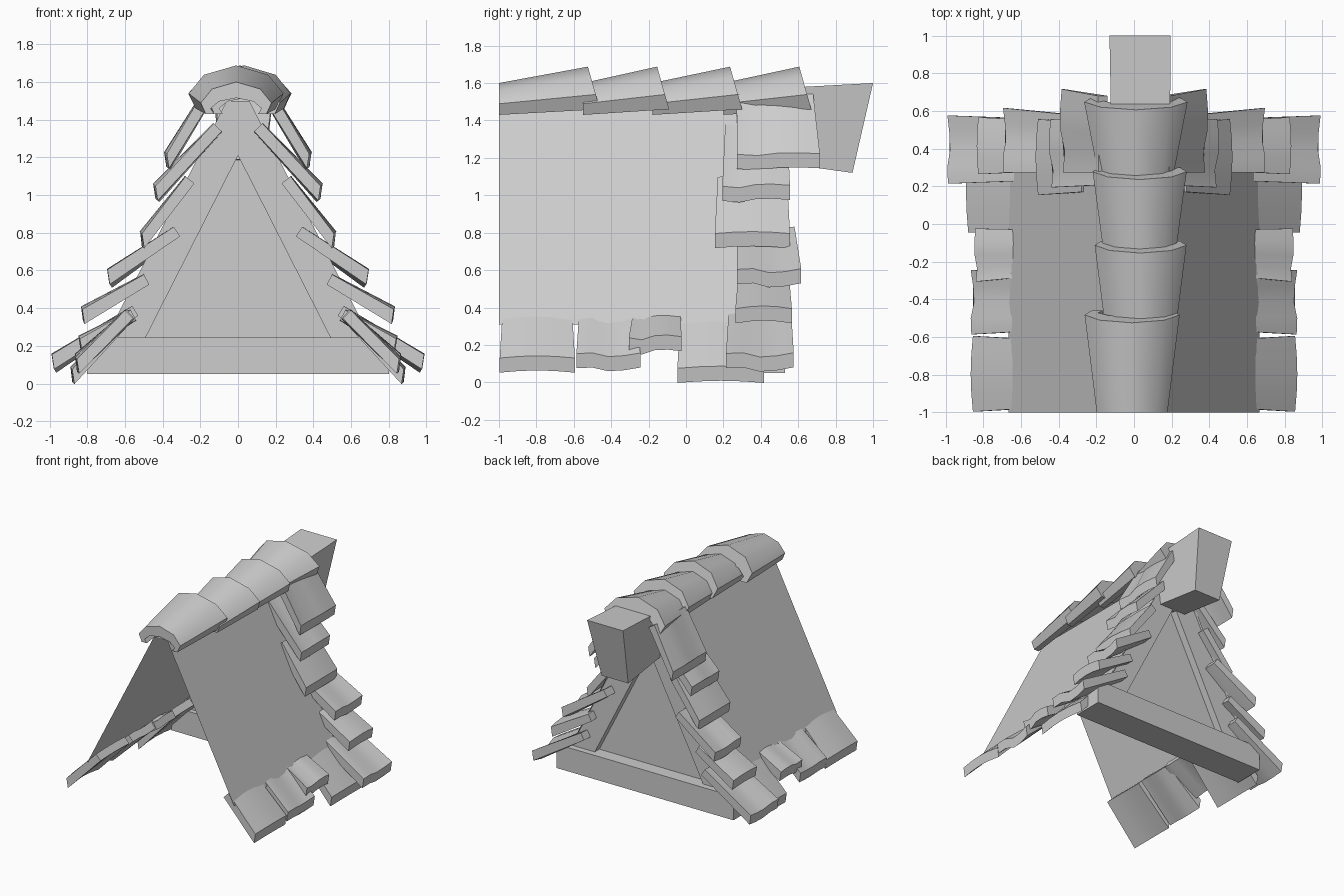
import bpy, bmesh, math
from mathutils import Vector

cube = bpy.data.objects.get("Cube")
if cube:
    bpy.data.objects.remove(cube)

grey = bpy.data.materials.new("plain_grey")
grey.use_nodes = True
grey.diffuse_color = (0.61, 0.61, 0.61, 1)
grey.node_tree.nodes["Principled BSDF"].inputs["Base Color"].default_value = (0.61, 0.61, 0.61, 1)


def finish(name, bm, smooth=None):
    bmesh.ops.recalc_face_normals(bm, faces=bm.faces)
    mesh = bpy.data.meshes.new(name)
    bm.to_mesh(mesh)
    bm.free()
    mesh.materials.append(grey)
    obj = bpy.data.objects.new(name, mesh)
    bpy.context.scene.collection.objects.link(obj)
    if smooth:
        bpy.ops.object.select_all(action='DESELECT')
        obj.select_set(True)
        bpy.context.view_layer.objects.active = obj
        bpy.ops.object.shade_smooth_by_angle(angle=math.radians(smooth))


def loft(name, rings, smooth=None):
    """Skin matching closed rings and cap both ends."""
    bm = bmesh.new()
    loops = [[bm.verts.new(p) for p in ring] for ring in rings]
    n = len(loops[0])
    for a, b in zip(loops, loops[1:]):
        for i in range(n):
            j = (i + 1) % n
            bm.faces.new((a[i], a[j], b[j], b[i]))
    bm.faces.new(loops[0])
    bm.faces.new(loops[-1])
    finish(name, bm, smooth)


def prism(name, outline, y0, y1):
    """Extrude an x-z outline along y."""
    loft(name, [[(x, y, z) for x, z in outline] for y in (y0, y1)])


# Roof sheet, open at the front
bm = bmesh.new()
section = [(-0.665, 0.31), (-0.06, 1.5), (0.06, 1.5), (0.665, 0.31)]
front = [bm.verts.new((x, -1, z)) for x, z in section]
back = [bm.verts.new((x, 0.5, z)) for x, z in section]
for i in range(3):
    bm.faces.new((front[i], front[i + 1], back[i + 1], back[i]))
finish("roof_sheet", bm)

# Gable wall with its timber frame
prism("gable_panel", [(-0.7, 0.2), (0.7, 0.2), (0.05, 1.49), (-0.05, 1.49)], 0.4, 0.42)
prism("bottom_beam", [(-0.8, 0.05), (0.8, 0.05), (0.8, 0.18), (0.74, 0.245),
                      (-0.74, 0.245), (-0.8, 0.18)], 0.28, 0.53)
for side, s in (("left", 1), ("right", -1)):
    prism(side + "_gable_beam",
          [(s * 0.49, 0.245), (s * 0.7, 0.245), (s * 0.06, 1.5), (0, 1.5), (0, 1.21)],
          0.32, 0.48)

# Tapered block sticking out at the back of the ridge
loft("ridge_end_block", [
    [(-0.1, 0.38, 1.19), (0.14, 0.38, 1.19), (0.14, 0.89, 1.12), (-0.1, 0.89, 1.12)],
    [(-0.12, 0.45, 1.57), (0.19, 0.45, 1.57), (0.195, 1, 1.6), (-0.13, 1, 1.6)]])

# Ridge caps: flared arches, each overlapping the next
half = [(0.24, 0), (0.28, 0.08), (0.19, 0.18), (0, 0.23)]
arch = half + [(-x, z) for x, z in half[-2::-1]]


def cap_ring(cx, y, z, width, height, lean):
    def strip(w, h):
        return [(cx + px * width * w, y - lean * pz * h, z + pz * height * h) for px, pz in arch]
    return strip(1, 1) + strip(0.72, 0.5)[::-1]


for i, (y, length, cx, flare) in enumerate([(-1, 0.54, -0.01, 0.9), (-0.55, 0.46, 0.035, 0.87),
                                            (-0.18, 0.48, 0.03, 0.89), (0.2, 0.47, 0.01, 0.98)]):
    loft(f"ridge_cap_{i + 1}", [cap_ring(cx, y, 1.43, 0.67, 0.74, 0),
                                cap_ring(cx, y + length, 1.46, flare, 0.99, 0.28)], smooth=40)

# Roof tiles: gently waved slabs with upright outer ends
ARCH = [-0.006, 0.004, 0.008, 0.004, -0.006]
DIP = [0.004, 0.008, -0.014, -0.008, 0.008]
RISE = [-0.002, -0.012, 0.01, 0.012, 0.004]


def tile(name, s, inner, outer, y0, y1, skew, wave):
    direction = Vector((outer[0] - inner[0], 0, outer[1] - inner[1])).normalized()
    normal = Vector((-direction.z, 0, direction.x))
    inner_drop = normal * -0.06
    outer_drop = Vector((-0.012, 0, -0.078))
    rings = []
    for (x, z), bend, grow, shift, drop in ((inner, 0.3, -0.01, 0, inner_drop),
                                            (outer, 1.2, 0.006, skew, outer_drop)):
        top, low = [], []
        for i, w in enumerate(wave):
            t = i / (len(wave) - 1)
            y = y0 - grow + (y1 - y0 + 2 * grow) * t + shift
            p = Vector((x, y, z)) + normal * w * bend
            q = p + drop
            top.append((s * p.x, p.y, p.z))
            low.append((s * q.x, q.y, q.z))
        rings.append(top + low[::-1])
    loft(name, rings, smooth=30)


# name, inner top edge (x, z), outer top edge (x, z), y range, skew, wave
TILES = [
    ("verge_tile_1", (0.19, 1.54), (0.38, 1.22), 0.26, 0.69, 0.02, RISE),
    ("verge_tile_2", (0.13, 1.38), (0.44, 1.05), 0.2, 0.55, 0, RISE),
    ("verge_tile_3", (0.28, 1.1), (0.515, 0.8), 0.16, 0.55, 0, ARCH),
    ("verge_tile_4", (0.34, 0.83), (0.69, 0.6), 0.26, 0.59, 0.02, DIP),
    ("verge_tile_5", (0.5, 0.58), (0.83, 0.4), 0.27, 0.56, 0, ARCH),
    ("verge_tile_6", (0.56, 0.41), (0.985, 0.15), 0.22, 0.57, 0, DIP),
    ("eave_tile_1", (0.6, 0.38), (0.885, 0.08), -0.04, 0.41, 0, ARCH),
    ("eave_tile_2", (0.57, 0.39), (0.84, 0.24), -0.29, -0.02, -0.01, RISE),
    ("eave_tile_3", (0.59, 0.39), (0.86, 0.15), -0.58, -0.25, 0, DIP),
    ("eave_tile_4", (0.6, 0.39), (0.86, 0.135), -0.99, -0.6, 0, ARCH),
]
for side, s in (("left", 1), ("right", -1)):
    for name, *shape in TILES:
        tile(f"{side}_{name}", s, *shape)
